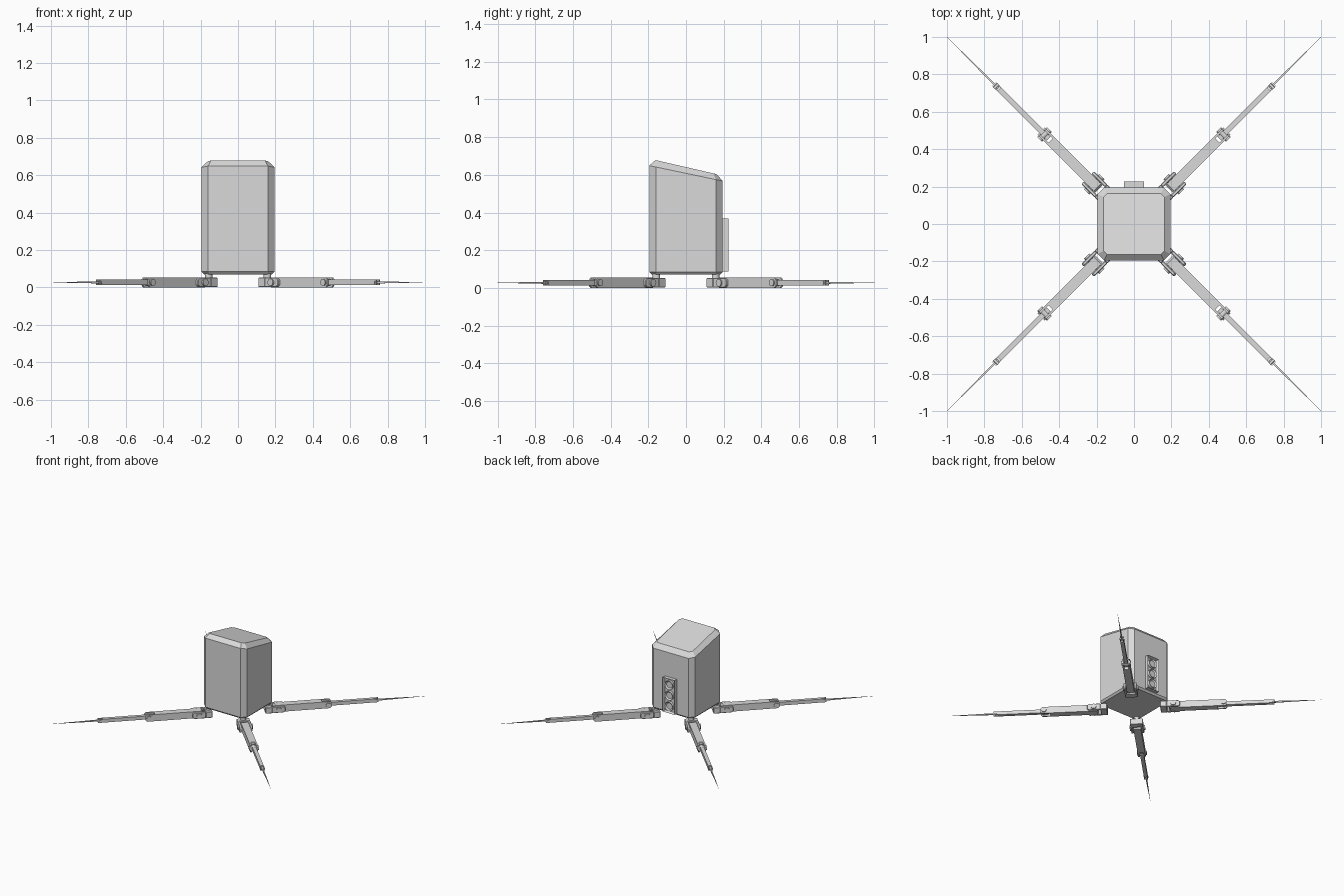
import bpy, bmesh, math
from mathutils import Matrix, Vector

if "Cube" in bpy.data.objects:
    bpy.data.objects.remove(bpy.data.objects["Cube"])

grey = bpy.data.materials.new("light grey")
grey.diffuse_color = (0.7, 0.7, 0.7, 1)
grey.use_nodes = True
grey.node_tree.nodes["Principled BSDF"].inputs["Base Color"].default_value = grey.diffuse_color


def finish(bm, name, mat=None, bevel=0.0, smooth=False):
    bmesh.ops.recalc_face_normals(bm, faces=bm.faces)
    me = bpy.data.meshes.new(name)
    bm.to_mesh(me)
    bm.free()
    me.materials.append(grey)
    ob = bpy.data.objects.new(name, me)
    bpy.context.collection.objects.link(ob)
    if mat is not None:
        ob.matrix_world = mat
    if bevel:
        mod = ob.modifiers.new("bevel", 'BEVEL')
        mod.width = bevel
        mod.segments = 1
        mod.limit_method = 'ANGLE'
    if smooth:
        bpy.ops.object.select_all(action='DESELECT')
        ob.select_set(True)
        bpy.context.view_layer.objects.active = ob
        bpy.ops.object.shade_smooth_by_angle()
    return ob


def box(bm, x0, x1, y0, y1, z0, z1):
    m = Matrix.Translation(((x0 + x1) / 2, (y0 + y1) / 2, (z0 + z1) / 2))
    bmesh.ops.create_cube(bm, size=1, matrix=m @ Matrix.Diagonal((x1 - x0, y1 - y0, z1 - z0, 1)))


def cyl(bm, center, r, depth, axis='Z', r2=None, seg=16):
    rot = Matrix.Rotation(math.pi / 2, 4, 'X') if axis == 'Y' else Matrix()
    bmesh.ops.create_cone(bm, cap_ends=True, segments=seg, radius1=r,
                          radius2=r if r2 is None else r2, depth=depth,
                          matrix=Matrix.Translation(center) @ rot)


def prism(bm, pts, t0, t1):
    """Extrude a side profile (x, z) across y from t0 to t1."""
    vs = [[bm.verts.new((x, t, z)) for x, z in pts] for t in (t0, t1)]
    n = len(pts)
    bm.faces.new(vs[0])
    bm.faces.new(vs[1][::-1])
    for i in range(n):
        j = (i + 1) % n
        bm.faces.new((vs[0][i], vs[0][j], vs[1][j], vs[1][i]))


# Body: chamfered column with sloping top
def octagon(h, c):
    q = [(h, h - c), (h - c, h)]
    return [Vector(p) for p in q + [(-q[1][0], h), (-h, h - c), (-h, c - h),
                                    (c - h, -h), (h - c, -h), (h, c - h)]]


bm = bmesh.new()
rings = [(0.182, 0.03, 0.072, 0), (0.195, 0.035, 0.086, 0),
         (0.195, 0.035, 0.61, -0.21), (0.162, 0.018, 0.643, -0.23)]
loops = [[bm.verts.new((p.x, p.y, z + s * p.y)) for p in octagon(h, c)]
         for h, c, z, s in rings]
for a, b in zip(loops, loops[1:]):
    for i in range(8):
        j = (i + 1) % 8
        bm.faces.new((a[i], a[j], b[j], b[i]))
bm.faces.new(loops[0][::-1])
bm.faces.new(loops[-1])
finish(bm, "body")

# Back panel: raised frame with a recessed floor
bm = bmesh.new()
box(bm, -0.053, 0.053, 0.185, 0.226, 0.09, 0.37)
bm.faces.ensure_lookup_table()
back = max(bm.faces, key=lambda f: f.calc_center_median().y)
bmesh.ops.inset_region(bm, faces=[back], thickness=0.01)
bmesh.ops.translate(bm, verts=back.verts, vec=(0, -0.022, 0))
finish(bm, "back_panel")

# Three round sockets in the panel
for k in range(3):
    bm = bmesh.new()
    cyl(bm, (0, 0.212, 0.143 + 0.087 * k), 0.036, 0.024, 'Y', seg=24)
    cap = max(bm.faces, key=lambda f: f.calc_center_median().y)
    bmesh.ops.inset_region(bm, faces=[cap], thickness=0.01)
    bmesh.ops.translate(bm, verts=cap.verts, vec=(0, -0.01, 0))
    finish(bm, f"socket_{k + 1}", smooth=True)

# Four folding legs, each built along x and turned to a diagonal
for k in range(4):
    M = Matrix.Rotation(math.radians(45 + 90 * k), 4, 'Z')
    n = f"_{k + 1}"

    bm = bmesh.new()
    cyl(bm, (0.222, 0, 0.058), 0.02, 0.04)
    finish(bm, "swivel_pin" + n, M, smooth=True)

    # Hip bracket: base block with two cheeks
    bm = bmesh.new()
    box(bm, 0.2, 0.25, -0.048, 0.048, 0.004, 0.054)
    for s in (-1, 1):
        prism(bm, [(0.25, 0.004), (0.338, 0.004), (0.35, 0.016), (0.35, 0.042),
                   (0.338, 0.054), (0.25, 0.054)], s * 0.03, s * 0.048)
    finish(bm, "hip_bracket" + n, M, bevel=0.003)

    bm = bmesh.new()
    cyl(bm, (0.3, 0, 0.029), 0.02, 0.114, 'Y')
    finish(bm, "hip_bolt" + n, M, smooth=True)

    # Upper arm with forked end
    bm = bmesh.new()
    prism(bm, [(0.265, 0.014), (0.277, 0.002), (0.63, 0.002), (0.63, 0.056),
               (0.277, 0.056), (0.265, 0.044)], -0.028, 0.028)
    for s in (-1, 1):
        prism(bm, [(0.63, 0.002), (0.69, 0.002), (0.702, 0.014), (0.702, 0.044),
                   (0.69, 0.056), (0.63, 0.056)], s * 0.016, s * 0.028)
    finish(bm, "upper_leg" + n, M)

    bm = bmesh.new()
    cyl(bm, (0.676, 0, 0.029), 0.018, 0.072, 'Y')
    finish(bm, "knee_bolt" + n, M, smooth=True)

    # Lower arm with forked end
    bm = bmesh.new()
    box(bm, 0.645, 1.02, -0.014, 0.014, 0.015, 0.043)
    for s in (-1, 1):
        box(bm, 1.02, 1.058, s * 0.008, s * 0.014, 0.015, 0.043)
    finish(bm, "lower_leg" + n, M)

    bm = bmesh.new()
    cyl(bm, (1.042, 0, 0.029), 0.009, 0.034, 'Y', seg=12)
    finish(bm, "ankle_bolt" + n, M, smooth=True)

    # Needle foot tapering to a point
    bm = bmesh.new()
    box(bm, 1.025, 1.414, -0.006, 0.006, 0.023, 0.035)
    for v in bm.verts:
        if v.co.x > 1.2:
            v.co.y *= 0.05
            v.co.z = 0.029 + (v.co.z - 0.029) * 0.05
    finish(bm, "needle_foot" + n, M)

# Rest the lowest faces on the ground
for ob in bpy.data.objects:
    ob.matrix_world = Matrix.Translation((0, 0, -0.002)) @ ob.matrix_world
